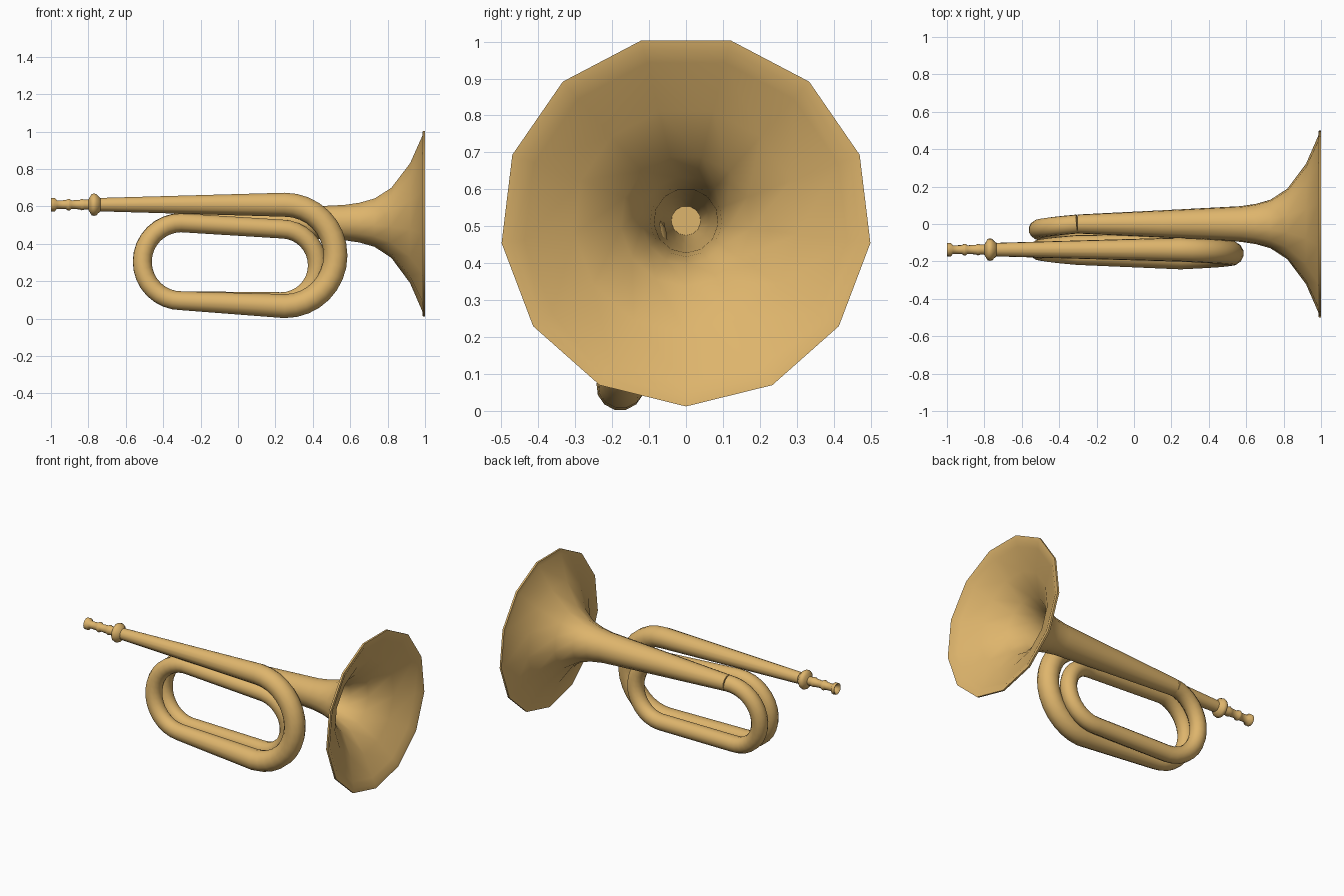
import bpy, bmesh, math
from mathutils import Vector

if "Cube" in bpy.data.objects:
    bpy.data.objects.remove(bpy.data.objects["Cube"])

SIDES = 13
brass = bpy.data.materials.new("Brass")
brass.use_nodes = True
color = (0.73, 0.46, 0.15, 1)
brass.diffuse_color = color
brass.node_tree.nodes["Principled BSDF"].inputs["Base Color"].default_value = color


def skin(name, stations, axis=None):
    """Skin round sections (centre, radius) along a path, or about a fixed axis."""
    bm = bmesh.new()
    rings = []
    last = len(stations) - 1
    for i, (c, r) in enumerate(stations):
        t = axis or (stations[min(i + 1, last)][0] - stations[max(i - 1, 0)][0]).normalized()
        up = t.cross(Vector((0, 1, 0))).normalized()
        side = up.cross(t)
        ring = []
        for k in range(SIDES):
            a = math.pi + math.tau * k / SIDES
            ring.append(bm.verts.new(c + r * (math.cos(a) * up + math.sin(a) * side)))
        rings.append(ring)
    for lower, upper in zip(rings, rings[1:]):
        for k in range(SIDES):
            j = (k + 1) % SIDES
            bm.faces.new((lower[k], lower[j], upper[j], upper[k]))
    bm.faces.new(rings[0])
    bm.faces.new(rings[-1])
    bmesh.ops.recalc_face_normals(bm, faces=bm.faces)
    mesh = bpy.data.meshes.new(name)
    bm.to_mesh(mesh)
    bm.free()
    mesh.materials.append(brass)
    obj = bpy.data.objects.new(name, mesh)
    bpy.context.collection.objects.link(obj)
    bpy.ops.object.select_all(action="DESELECT")
    obj.select_set(True)
    bpy.context.view_layer.objects.active = obj
    bpy.ops.object.shade_smooth_by_angle(angle=math.radians(60))
    return obj


def lathe(name, y, z, profile):
    return skin(name, [(Vector((x, y, z)), r) for x, r in profile], Vector((1, 0, 0)))


def bend(x, top, bottom, y_pair, r_pair, right, steps=16):
    """Half-circle turn; right turns run downward, left turns run upward."""
    mid, size = (top + bottom) / 2, (top - bottom) / 2
    out = []
    for i in range(steps + 1):
        f = i / steps
        a = math.pi * f
        s = 1 if right else -1
        y = y_pair[0] + (y_pair[1] - y_pair[0]) * f
        r = r_pair[0] + (r_pair[1] - r_pair[0]) * f
        out.append((Vector((x + s * size * math.sin(a), y, mid + s * size * math.cos(a))), r))
    return out


# Coiled pipe: lead pipe, large right turn, left turn, small right turn, left turn
path = [(Vector((-0.75, -0.137, 0.61)), 0.036)]
path += bend(0.25, 0.61, 0.066, (-0.137, -0.178), (0.065, 0.065), True)
path += bend(-0.303, 0.513, 0.095, (-0.168, -0.11), (0.051, 0.051), False)
path += bend(0.23, 0.48, 0.09, (-0.105, -0.07), (0.051, 0.051), True)
path += bend(-0.303, 0.515, 0.095, (-0.06, 0), (0.051, 0.051), False)
skin("coiled_pipe", path)

# Bell: outer wall, rim, then inner wall back into the throat
lathe("bell", 0, 0.515, [
    (-0.303, 0.051), (0.15, 0.074), (0.57, 0.096), (0.65, 0.108), (0.73, 0.131),
    (0.82, 0.19), (0.92, 0.325), (0.985, 0.475), (0.988, 0.503), (1.0, 0.503),
    (0.995, 0.475), (0.975, 0.44), (0.915, 0.305), (0.82, 0.178), (0.73, 0.12),
    (0.65, 0.098), (0.57, 0.087), (0.15, 0.064), (-0.28, 0.04)])

# Mouthpiece: hollow cup, rim, stem bead and flare toward the collar
lathe("mouthpiece", -0.137, 0.61, [
    (-0.955, 0.01), (-0.975, 0.02), (-0.998, 0.029), (-1.0, 0.036), (-0.98, 0.037),
    (-0.968, 0.023), (-0.92, 0.024), (-0.91, 0.031), (-0.9, 0.031), (-0.89, 0.023),
    (-0.845, 0.026), (-0.835, 0.031), (-0.82, 0.027), (-0.76, 0.029)])

# Collar ring joining mouthpiece and pipe
lathe("collar", -0.137, 0.61, [
    (-0.8, 0.028), (-0.79, 0.045), (-0.783, 0.057), (-0.77, 0.061), (-0.757, 0.057),
    (-0.747, 0.046), (-0.735, 0.036)])
